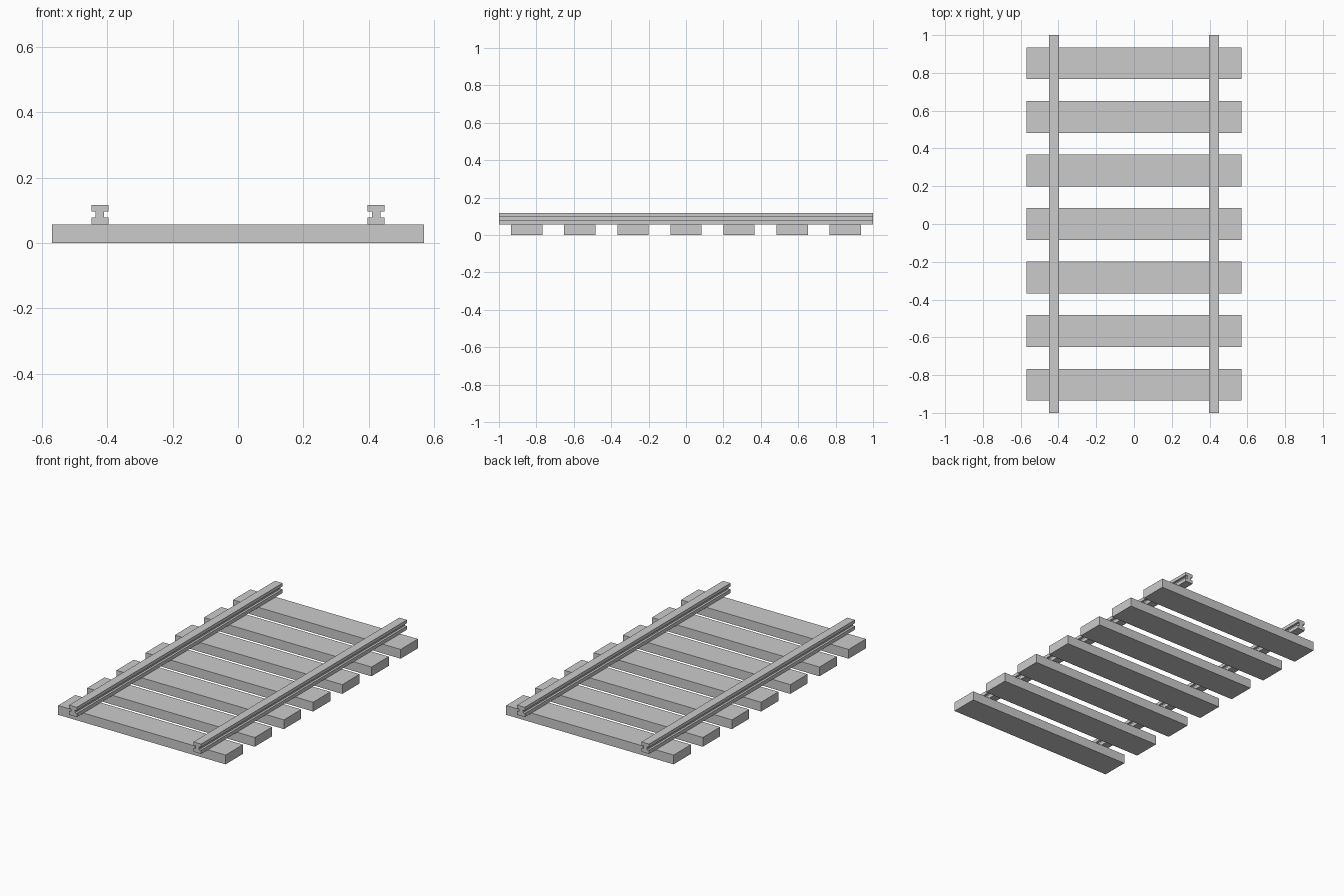
import bpy, bmesh

if "Cube" in bpy.data.objects:
    bpy.data.objects.remove(bpy.data.objects["Cube"])


def prism(name, profile, y0, y1):
    """Extrude an x/z outline along y."""
    bm = bmesh.new()
    face = bm.faces.new([bm.verts.new((x, y0, z)) for x, z in profile])
    ext = bmesh.ops.extrude_face_region(bm, geom=[face])
    verts = [v for v in ext["geom"] if isinstance(v, bmesh.types.BMVert)]
    bmesh.ops.translate(bm, verts=verts, vec=(0, y1 - y0, 0))
    bmesh.ops.recalc_face_normals(bm, faces=bm.faces)
    mesh = bpy.data.meshes.new(name)
    bm.to_mesh(mesh)
    bm.free()
    obj = bpy.data.objects.new(name, mesh)
    bpy.context.collection.objects.link(obj)
    return obj


SLEEPER_TOP = 0.057

# seven evenly spaced sleepers
for i in range(7):
    y = (i - 3) * 0.2835
    outline = [(-0.57, 0), (0.57, 0), (0.57, SLEEPER_TOP), (-0.57, SLEEPER_TOP)]
    prism(f"sleeper_{i + 1}", outline, y - 0.084, y + 0.084)

# two I-section rails: foot, narrow web, head
half = [(0.026, SLEEPER_TOP), (0.026, 0.079), (0.0125, 0.079),
        (0.0125, 0.097), (0.026, 0.097), (0.026, 0.117)]
section = half + [(-x, z) for x, z in reversed(half)]
for side, cx in (("left", -0.423), ("right", 0.423)):
    prism(f"{side}_rail", [(cx + x, z) for x, z in section], -1, 1)
